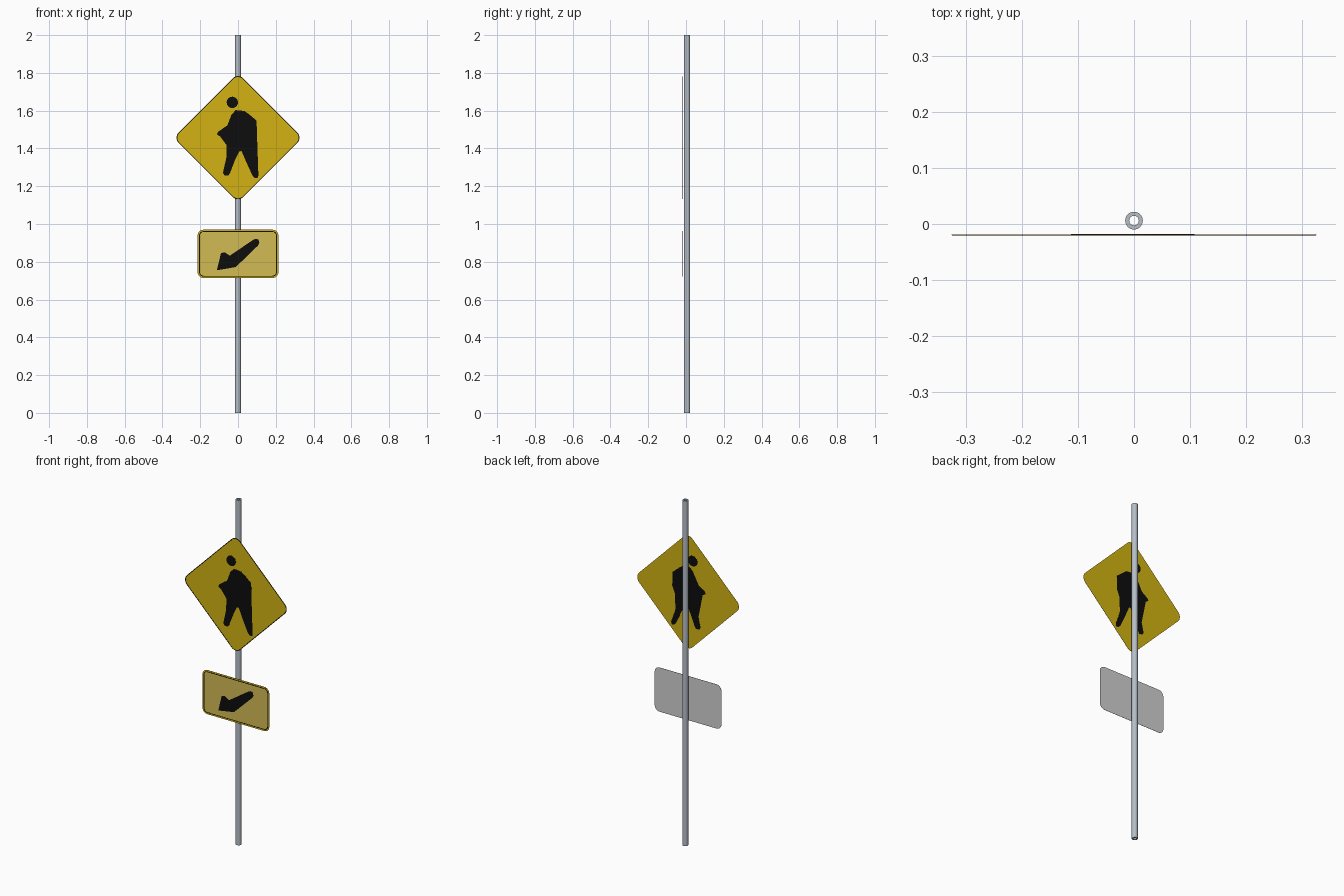
import bpy, bmesh, math

if "Cube" in bpy.data.objects:
    bpy.data.objects.remove(bpy.data.objects["Cube"])

def material(name, rgb):
    m = bpy.data.materials.new(name)
    m.diffuse_color = (*rgb, 1)
    m.use_nodes = True
    m.node_tree.nodes["Principled BSDF"].inputs["Base Color"].default_value = m.diffuse_color
    return m

YELLOW = material("sign yellow", (0.65, 0.45, 0.006))
PALE = material("pale yellow", (0.65, 0.50, 0.09))
BLACK = material("black", (0.004, 0.004, 0.004))
GREY = material("sign back grey", (0.64, 0.64, 0.64))
STEEL = material("pole steel", (0.47, 0.52, 0.58))

def finish(bm, name, mats):
    bmesh.ops.recalc_face_normals(bm, faces=bm.faces)
    me = bpy.data.meshes.new(name)
    bm.to_mesh(me)
    bm.free()
    ob = bpy.data.objects.new(name, me)
    bpy.context.collection.objects.link(ob)
    for m in mats:
        me.materials.append(m)
    return ob

def slab(name, pts, y0, y1, mat, front=None):
    """Flat plate from an outline in x, z; optional other colour on the front face."""
    bm = bmesh.new()
    a = [bm.verts.new((x, y0, z)) for x, z in pts]
    b = [bm.verts.new((x, y1, z)) for x, z in pts]
    caps = [bm.faces.new(a), bm.faces.new(b[::-1])]
    n = len(pts)
    for i in range(n):
        j = (i + 1) % n
        bm.faces.new((a[i], b[i], b[j], a[j]))
    if front:
        caps[0].material_index = 1
    bmesh.ops.triangulate(bm, faces=caps, ngon_method='EAR_CLIP')
    return finish(bm, name, [mat] + ([front] if front else []))

def ring(name, outer, inner, y0, y1, mat):
    """Closed band between two outlines with equal point counts."""
    bm = bmesh.new()
    loops = [[bm.verts.new((x, y, z)) for x, z in pts]
             for pts, y in ((outer, y0), (inner, y0), (inner, y1), (outer, y1))]
    n = len(outer)
    for k in range(4):
        p, q = loops[k], loops[(k + 1) % 4]
        for i in range(n):
            j = (i + 1) % n
            bm.faces.new((p[i], p[j], q[j], q[i]))
    return finish(bm, name, [mat])

def rounded(hw, hh, r, cz, turn=0.0, seg=8):
    """Rounded rectangle outline centred at x = 0, z = cz."""
    pts = []
    for k, (sx, sz) in enumerate(((1, 1), (-1, 1), (-1, -1), (1, -1))):
        for i in range(seg + 1):
            t = math.pi / 2 * (k + i / seg)
            x = sx * (hw - r) + r * math.cos(t)
            z = sz * (hh - r) + r * math.sin(t)
            pts.append((x * math.cos(turn) - z * math.sin(turn),
                        cz + x * math.sin(turn) + z * math.cos(turn)))
    return pts

def circle(cx, cz, r, n=24):
    return [(cx + r * math.cos(2 * math.pi * i / n),
             cz + r * math.sin(2 * math.pi * i / n)) for i in range(n)]

# Hollow pole: the band is built lying along y, then stood upright
pole = ring("pole", circle(0, 0, 0.0157, 32), circle(0, 0, 0.0085, 32), 0, 2, STEEL)
for v in pole.data.vertices:
    x, y, z = v.co
    v.co = (x, z + 0.006, y)
bpy.ops.object.select_all(action='DESELECT')
pole.select_set(True)
bpy.context.view_layer.objects.active = pole
bpy.ops.object.shade_smooth_by_angle(angle=math.radians(35))

# Diamond warning sign with thin black edge line
CZ, Q = 1.457, math.pi / 4
slab("diamond_sign", rounded(0.242, 0.242, 0.04, CZ, Q), -0.0197, -0.0187, YELLOW)
ring("diamond_edge_line", rounded(0.2405, 0.2405, 0.0385, CZ, Q),
     rounded(0.2375, 0.2375, 0.0355, CZ, Q), -0.0203, -0.0195, BLACK)

# Walking figure, showing on both sides of the diamond
slab("walker_head", circle(-0.03, CZ + 0.187, 0.03), -0.0205, -0.0195, BLACK)
body = [(-0.012, 1.603), (0.035, 1.598), (0.062, 1.578), (0.098, 1.548),
        (0.101, 1.47), (0.085, 1.458), (0.064, 1.462), (0.066, 1.43),
        (0.068, 1.39), (0.085, 1.32), (0.108, 1.258), (0.104, 1.243),
        (0.09, 1.243), (0.077, 1.256), (0.045, 1.325), (0.018, 1.388),
        (0.008, 1.388), (-0.016, 1.338), (-0.043, 1.268), (-0.052, 1.257),
        (-0.07, 1.257), (-0.08, 1.27), (-0.062, 1.35), (-0.04, 1.39),
        (-0.016, 1.43), (-0.016, 1.475), (-0.022, 1.498), (-0.045, 1.485),
        (-0.095, 1.464), (-0.112, 1.474), (-0.106, 1.488), (-0.056, 1.522),
        (-0.035, 1.578)]
slab("walker_body", body, -0.0206, -0.0178, BLACK)
slab("walker_head_back", circle(-0.03, CZ + 0.187, 0.03), -0.0189, -0.0178, BLACK)

# Lower arrow sign: grey back, yellow rim, black line, pale panel
LZ = 0.842
slab("arrow_sign", rounded(0.214, 0.128, 0.032, LZ), -0.0197, -0.0187, GREY, YELLOW)
ring("arrow_sign_line", rounded(0.206, 0.120, 0.024, LZ),
     rounded(0.202, 0.116, 0.020, LZ), -0.0203, -0.0195, BLACK)
slab("arrow_sign_panel", rounded(0.202, 0.116, 0.020, LZ), -0.0202, -0.0195, PALE)
arrow = [(-0.112, 0.755), (-0.012, 0.772), (-0.018, 0.799), (0.106, 0.886),
         (0.113, 0.902), (0.108, 0.918), (0.095, 0.922), (0.082, 0.917),
         (-0.044, 0.832), (-0.07, 0.85), (-0.09, 0.846)]
slab("arrow", arrow, -0.0208, -0.0199, BLACK)
